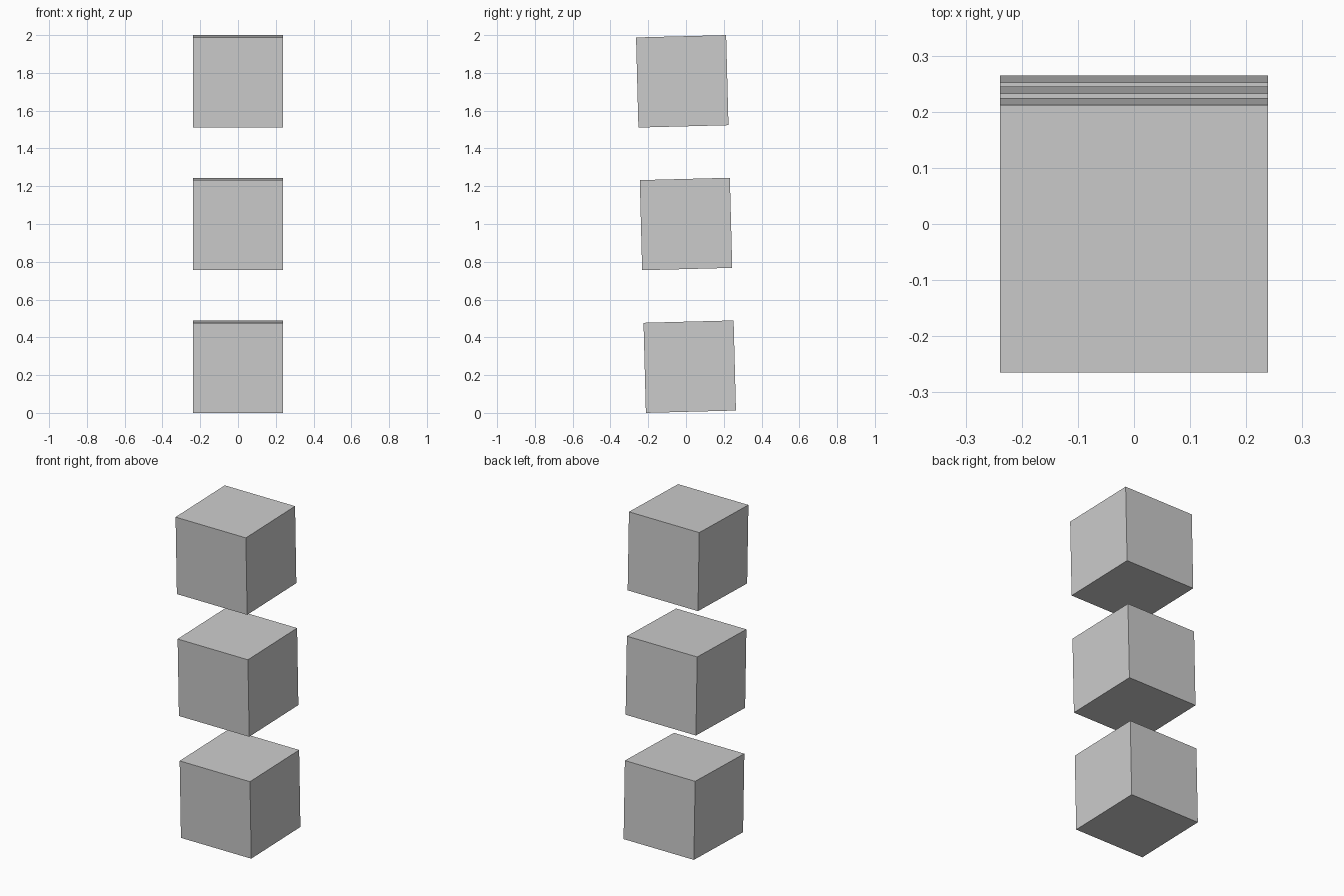
import bpy
import math

if "Cube" in bpy.data.objects:
    bpy.data.objects.remove(bpy.data.objects["Cube"])

SIDE = 0.477            # cube edge length
STEP = 0.7555           # spacing along the column
TILT = math.radians(1.5)  # whole column leans slightly toward the front

# Three separate cubes stacked along one tilted axis
for i, name in enumerate(("bottom_cube", "middle_cube", "top_cube")):
    d = (i - 1) * STEP
    bpy.ops.mesh.primitive_cube_add(
        size=SIDE,
        location=(0, -d * math.sin(TILT), 1 + d * math.cos(TILT)),
        rotation=(TILT, 0, 0))
    bpy.context.object.name = name
